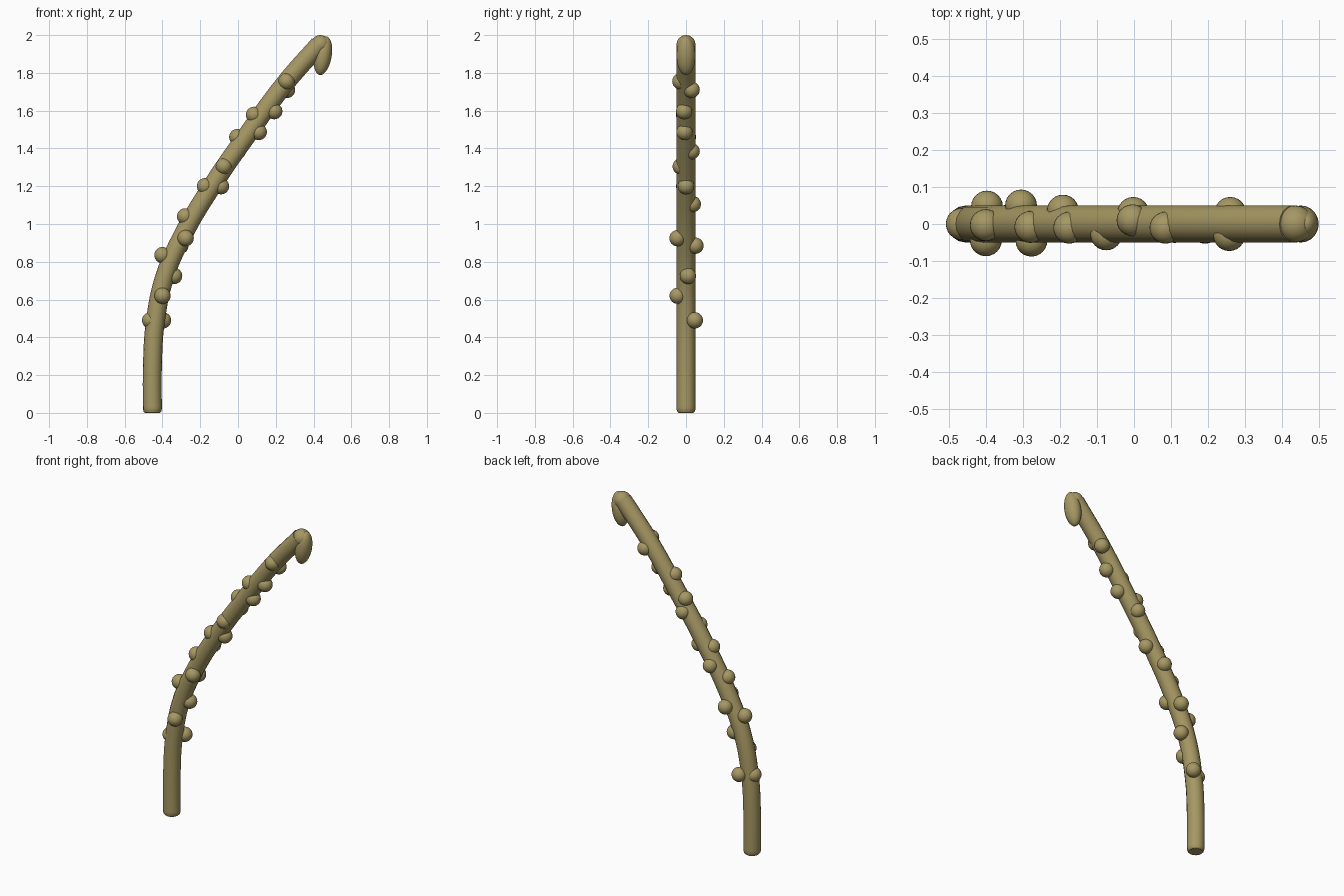
import bpy, math

if "Cube" in bpy.data.objects:
    bpy.data.objects.remove(bpy.data.objects["Cube"])

mat = bpy.data.materials.new("olive tan")
mat.diffuse_color = (0.38, 0.31, 0.125, 1)
mat.use_nodes = True
mat.node_tree.nodes["Principled BSDF"].inputs["Base Color"].default_value = mat.diffuse_color


def ball(name, loc, scale, tilt=0.0):
    bpy.ops.mesh.primitive_uv_sphere_add(segments=24, ring_count=14, radius=1,
                                         location=loc, rotation=(0, tilt, 0))
    ob = bpy.context.object
    ob.name = name
    ob.scale = scale
    ob.data.materials.append(mat)
    bpy.ops.object.shade_smooth()
    return ob


# Curved stalk: x, z, radius factor; slightly rounded at the base
path = [(-.453, 0, .8), (-.453, .006, .92), (-.453, .02, 1), (-.453, .25, 1),
        (-.438, .48, 1), (-.388, .72, 1), (-.292, .94, 1), (-.138, 1.2, 1),
        (.06, 1.487, 1), (.25, 1.745, 1), (.43, 1.95, 1)]
cu = bpy.data.curves.new("stalk", 'CURVE')
cu.dimensions = '3D'
cu.bevel_depth = 0.05
cu.bevel_resolution = 6
cu.use_fill_caps = True
sp = cu.splines.new('BEZIER')
sp.resolution_u = 8
sp.bezier_points.add(len(path) - 1)
for p, (x, z, r) in zip(sp.bezier_points, path):
    p.co = (x, 0, z)
    p.radius = r
    p.handle_left_type = p.handle_right_type = 'AUTO'
stalk = bpy.data.objects.new("stalk", cu)
bpy.context.collection.objects.link(stalk)
bpy.ops.object.select_all(action='DESELECT')
stalk.select_set(True)
bpy.context.view_layer.objects.active = stalk
bpy.ops.object.convert(target='MESH')
stalk = bpy.context.object
stalk.data.materials.clear()
stalk.data.materials.append(mat)
bpy.ops.object.shade_smooth_by_angle(angle=math.radians(50))

# Rounded bend and drooping tip
ball("stalk_bend", (.436, 0, 1.95), (.05, .05, .05))
ball("drooping_tip", (.45, 0, 1.891), (.046, .05, .104), math.radians(10))

# Small buds scattered around the stalk
buds = [(-.465, 0, .49), (-.397, .047, .49), (-.4, -.044, .62),
        (-.338, .01, .725), (-.4, -.003, .835), (-.305, .05, .885),
        (-.277, -.045, .925), (-.28, -.008, 1.04), (-.192, .036, 1.105),
        (-.175, -.01, 1.2), (-.09, 0, 1.2), (-.075, -.028, 1.305),
        (-.002, .03, 1.385), (-.004, .01, 1.46), (.11, -.008, 1.487),
        (.085, -.01, 1.578), (.192, -.01, 1.597), (.257, -.03, 1.755),
        (.26, .03, 1.71)]
for i, b in enumerate(buds):
    ball(f"bud_{i + 1}", b, (.043, .043, .043))
